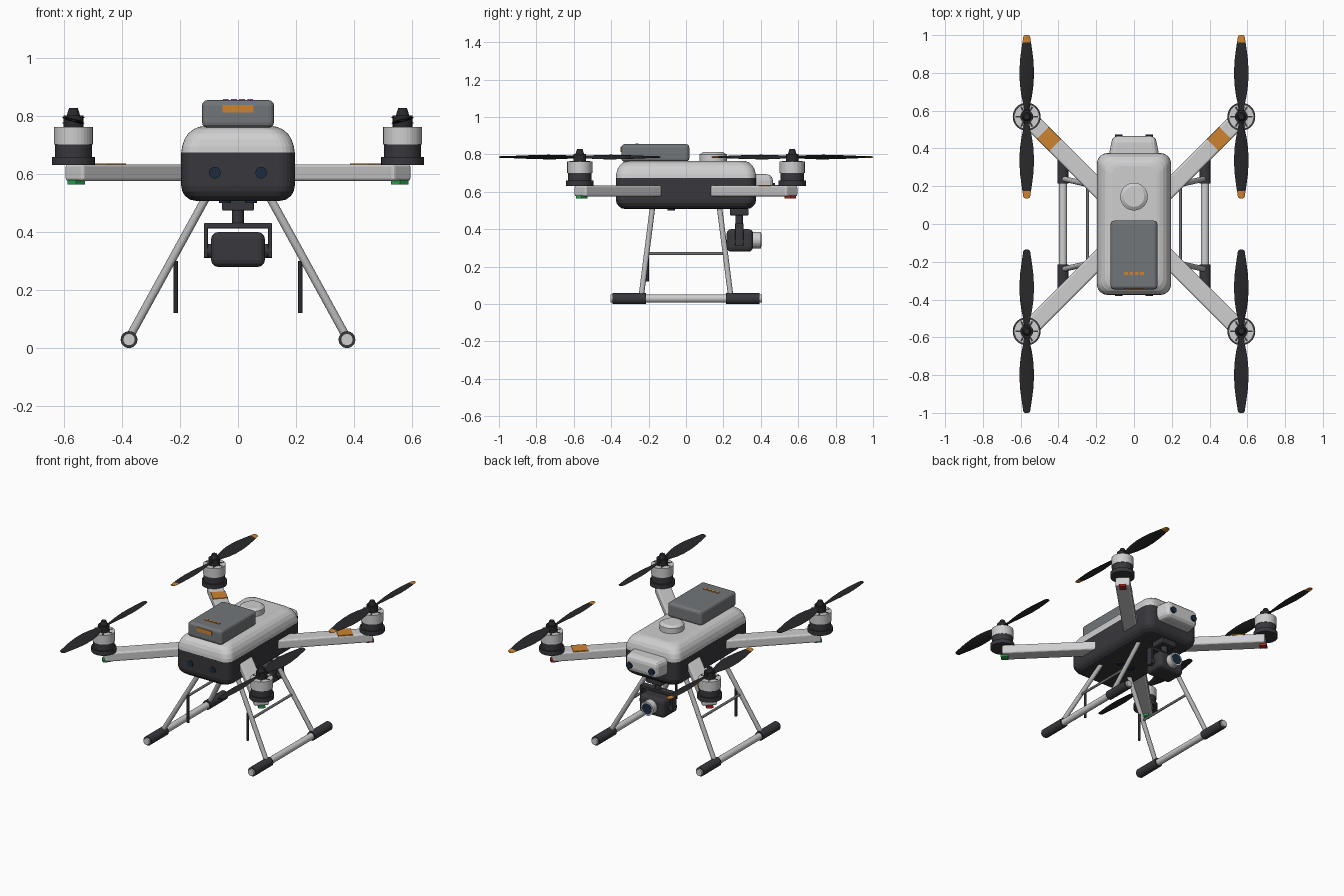
import bpy, bmesh, math
from mathutils import Vector, Matrix

cube = bpy.data.objects.get("Cube")
if cube:
    bpy.data.objects.remove(cube, do_unlink=True)

made = []


def material(name, r, g, b):
    m = bpy.data.materials.new(name)
    m.use_nodes = True
    m.diffuse_color = (r, g, b, 1)
    m.node_tree.nodes["Principled BSDF"].inputs["Base Color"].default_value = (r, g, b, 1)
    return m


LIGHT = material("light grey shell", .62, .62, .63)
METAL = material("leg grey", .46, .46, .47)
DARK = material("charcoal", .04, .038, .045)
BLACK = material("propeller black", .022, .022, .025)
GREY = material("battery grey", .17, .18, .19)
ORANGE = material("orange", .62, .23, .03)
NAVY = material("lens navy", .012, .025, .05)
RED = material("red light", .5, .02, .02)
GREEN = material("green light", .02, .4, .08)


def finish(name, bm, *mats):
    bmesh.ops.recalc_face_normals(bm, faces=bm.faces)
    mesh = bpy.data.meshes.new(name)
    bm.to_mesh(mesh)
    bm.free()
    for m in mats:
        mesh.materials.append(m)
    ob = bpy.data.objects.new(name, mesh)
    bpy.context.collection.objects.link(ob)
    made.append(ob)
    return ob


def box(name, mat, centre, size, bevel=0, turn=0):
    bm = bmesh.new()
    bmesh.ops.create_cube(bm, size=1, matrix=Matrix.Diagonal((*size, 1)))
    if bevel:
        bmesh.ops.bevel(bm, geom=bm.edges[:], offset=bevel, segments=3, profile=.5, affect='EDGES')
    bm.transform(Matrix.Translation(centre) @ Matrix.Rotation(turn, 4, 'Z'))
    return finish(name, bm, mat)


def rod(name, mat, a, b, r, r2=None, sides=24):
    a, b = Vector(a), Vector(b)
    bm = bmesh.new()
    bmesh.ops.create_cone(bm, cap_ends=True, segments=sides, radius1=r,
                          radius2=r if r2 is None else r2, depth=(b - a).length)
    turn = (b - a).to_track_quat('Z', 'Y').to_matrix().to_4x4()
    bm.transform(Matrix.Translation((a + b) / 2) @ turn)
    return finish(name, bm, mat)


def skin(bm, rings):
    """Join rings of points with quads and cap both ends."""
    rows = [[bm.verts.new(p) for p in ring] for ring in rings]
    n = len(rows[0])
    for lo, hi in zip(rows, rows[1:]):
        for i in range(n):
            bm.faces.new((lo[i], lo[(i + 1) % n], hi[(i + 1) % n], hi[i]))
    bm.faces.new(rows[0])
    bm.faces.new(rows[-1])


def shell(name, mat, layers, radius):
    """Stack rounded rectangles given as (z, half width, half length)."""
    rings = []
    for z, hx, hy in layers:
        ring = []
        for k, (sx, sy) in enumerate(((1, 1), (-1, 1), (-1, -1), (1, -1))):
            for j in range(7):
                a = math.pi / 2 * (k + j / 6)
                ring.append((sx * (hx - radius) + radius * math.cos(a),
                             sy * (hy - radius) + radius * math.sin(a), z))
        rings.append(ring)
    bm = bmesh.new()
    skin(bm, rings)
    return finish(name, bm, mat)


# Fuselage
shell("lower_body", DARK, [(.508, .145, .325), (.512, .165, .345), (.524, .182, .361),
                           (.54, .192, .371), (.56, .196, .375), (.675, .196, .375)], .055)
shell("upper_body", LIGHT, [(.672, .196, .375), (.695, .193, .373), (.72, .185, .367),
                            (.74, .172, .356), (.755, .154, .34), (.763, .135, .322),
                            (.766, .12, .308)], .055)

# Nose housing narrows toward its front
nose = box("nose_housing", LIGHT, (0, .385, .637), (.276, .16, .114), .034)
for v in nose.data.vertices:
    if v.co.y > .42:
        v.co.x *= .87

# Battery pack with label and charge lights
box("battery", GREY, (0, -.164, .808), (.248, .363, .095), .018)
box("battery_label", ORANGE, (0, -.346, .826), (.108, .008, .026))
for i in range(4):
    box("charge_light", ORANGE, (-.042 + .028 * i, -.262, .856), (.02, .016, .006))

# Satellite receiver puck
rod("receiver_base", LIGHT, (0, .145, .755), (0, .145, .8), .073, sides=40)
rod("receiver_cap", LIGHT, (0, .145, .8), (0, .145, .812), .073, .054, 40)

# Vision sensors front, rear and below
for s in (-1, 1):
    rod("rear_sensor", NAVY, (s * .08, -.36, .605), (s * .08, -.381, .605), .02)
    rod("nose_sensor", NAVY, (s * .08, .45, .628), (s * .08, .475, .628), .02)
    rod("belly_sensor", NAVY, (s * .045, -.08, .52), (s * .045, -.08, .5), .02)


def blade(name, side, hand, tip):
    """Twisted blade; its outermost band takes the tip colour."""
    stations = [(.015, .03, 28), (.06, .038, 26), (.11, .06, 22), (.17, .076, 18), (.24, .08, 14),
                (.31, .07, 11), (.36, .056, 9), (.393, .046, 8), (.425, .036, 7), (.432, .02, 7)]
    rings = []
    for y, chord, pitch in stations:
        a = math.radians(pitch) * hand * side
        ring = []
        for k in range(10):
            t = 2 * math.pi * k / 10
            u, w = chord / 2 * math.cos(t), (.0025 + chord * .035) * math.sin(t)
            ring.append((u * math.cos(a) - w * math.sin(a), side * y,
                         u * math.sin(a) + w * math.cos(a)))
        rings.append(ring)
    bm = bmesh.new()
    skin(bm, rings)
    for f in bm.faces:
        f.material_index = int(abs(f.calc_center_median().y) > .393)
    return finish(name, bm, BLACK, tip)


# Arms, motors, propellers and navigation lights
M = .568
for sx in (-1, 1):
    for sy in (-1, 1):
        x, y = sx * M, sy * M
        turn = math.atan2(sy, sx)
        box("arm", LIGHT, (sx * .32, sy * .32, .605), (.7, .09, .058), .01, turn)
        box("navigation_light", GREEN if sy < 0 else RED,
            (sx * .558, sy * .558, .572), (.045, .04, .016), 0, turn)
        if sy > 0:
            box("arm_band", ORANGE, (sx * .45, sy * .45, .634), (.09, .088, .007), 0, turn)
        rod("motor_flange", DARK, (x, y, .632), (x, y, .66), .074, sides=32)
        rod("motor_base", DARK, (x, y, .658), (x, y, .704), .064, sides=32)
        rod("motor_can", LIGHT, (x, y, .702), (x, y, .762), .067, sides=32)
        for k in range(6):
            a = math.pi * k / 3
            box("cooling_slot", DARK, (x + .046 * math.cos(a), y + .046 * math.sin(a), .762),
                (.028, .009, .003), 0, a)
        rod("propeller_hub", BLACK, (x, y, .76), (x, y, .802), .034)
        rod("propeller_nut", BLACK, (x, y, .8), (x, y, .828), .024, .015)
        for side in (-1, 1):
            ob = blade("propeller_blade", side, sx * sy, ORANGE if sy > 0 else BLACK)
            ob.location = (x, y, .786)

# Landing gear
for s in (-1, 1):
    X = s * .376
    rod("skid", LIGHT, (X, -.405, .029), (X, .405, .029), .021)
    for e in (-1, 1):
        rod("skid_grip", DARK, (X, e * .215, .029), (X, e * .393, .029), .029)
        rod("leg", METAL, (s * .107, e * .178, .525), (X, e * .24, .035), .0145, sides=16)
    rod("leg_brace", GREY, (s * .245, -.21, .27), (s * .245, .21, .27), .008, sides=12)
    rod("antenna", BLACK, (s * .215, -.206, .12), (s * .215, -.206, .3), .008, sides=12)

# Camera gimbal
C = .285
box("gimbal_mount", DARK, (0, C, .492), (.11, .1, .036), .006)
rod("gimbal_shaft", DARK, (0, C, .42), (0, C, .48), .02)
box("gimbal_yoke", DARK, (0, C, .422), (.234, .045, .018), .003)
for s in (-1, 1):
    box("gimbal_arm", DARK, (s * .11, C, .367), (.014, .045, .11), .003)
    rod("gimbal_pivot", DARK, (s * .085, C, .335), (s * .118, C, .335), .024)
box("camera", DARK, (0, .288, .34), (.186, .142, .12), .024)
rod("lens_barrel", LIGHT, (0, .35, .342), (0, .402, .342), .044, sides=32)
rod("lens_glass", NAVY, (0, .398, .342), (0, .404, .342), .034, sides=32)

# Smooth the rounded forms and keep the edges crisp
for ob in bpy.context.view_layer.objects:
    ob.select_set(ob in made)
bpy.context.view_layer.objects.active = made[0]
bpy.ops.object.shade_smooth_by_angle(angle=math.radians(35))
